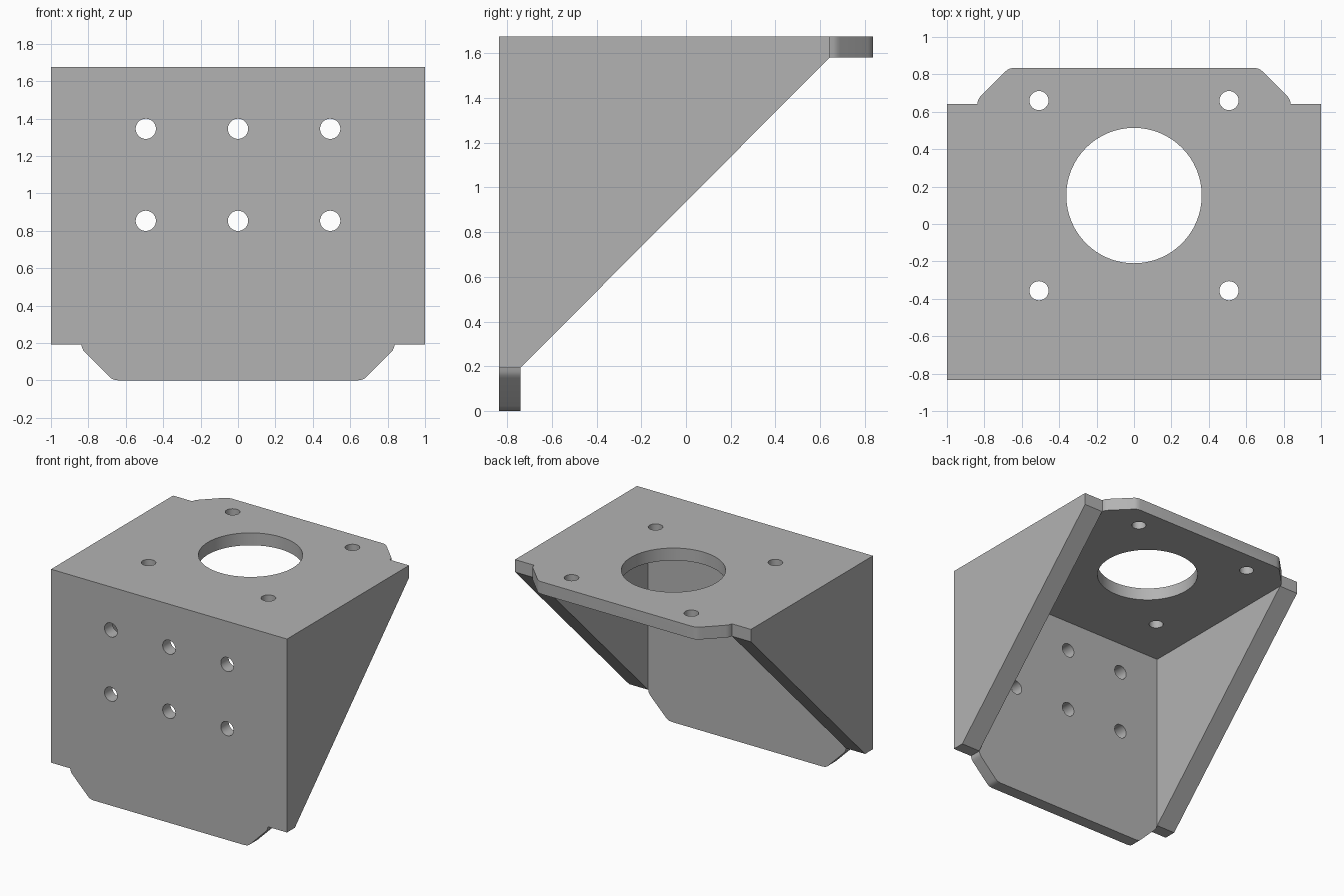
import bpy
import bmesh
from mathutils import Vector

cube = bpy.data.objects.get("Cube")
if cube:
    bpy.data.objects.remove(cube, do_unlink=True)

HALF_X, HALF_Y, TOP = 1.0, 0.835, 1.675
PLATE, GUSSET, TAB = 0.095, 0.16, 0.193
INNER_Y, INNER_Z = -HALF_Y + PLATE, TOP - PLATE

grey = bpy.data.materials.new("plain grey")
grey.use_nodes = True
colour = (0.45, 0.45, 0.45, 1)
grey.diffuse_color = colour
grey.node_tree.nodes["Principled BSDF"].inputs["Base Color"].default_value = colour


def prism(name, points, axis, start, end):
    """Extrude a 2D outline along one axis; the outline uses the other two in order."""
    def place(p, depth):
        co = list(p)
        co.insert(axis, depth)
        return Vector(co)
    bm = bmesh.new()
    face = bm.faces.new([bm.verts.new(place(p, start)) for p in points])
    extruded = bmesh.ops.extrude_face_region(bm, geom=[face])["geom"]
    shift = place((0, 0), end - start)
    bmesh.ops.translate(bm, vec=shift,
                        verts=[g for g in extruded if isinstance(g, bmesh.types.BMVert)])
    bmesh.ops.recalc_face_normals(bm, faces=bm.faces)
    mesh = bpy.data.meshes.new(name)
    bm.to_mesh(mesh)
    bm.free()
    mesh.materials.append(grey)
    obj = bpy.data.objects.new(name, mesh)
    bpy.context.collection.objects.link(obj)
    return obj


def drill(name, location, radius, rotation=(0, 0, 0)):
    bpy.ops.mesh.primitive_cylinder_add(vertices=64, radius=radius, depth=0.3,
                                        location=location, rotation=rotation)
    obj = bpy.context.object
    obj.name = name
    obj.data.materials.append(grey)
    return obj


# Solid bracket body with the side outline of plates and gussets
bracket = prism("bracket", [
    (-HALF_Y, 0), (INNER_Y, 0), (INNER_Y, TAB), (HALF_Y - TAB, INNER_Z),
    (HALF_Y, INNER_Z), (HALF_Y, TOP), (-HALF_Y, TOP)], 0, -HALF_X, HALF_X)

# Hollow between the two gussets
inner = HALF_X - GUSSET
cutters = [prism("hollow_cutter", [
    (INNER_Y, -0.3), (1.2, -0.3), (1.2, INNER_Z), (INNER_Y, INNER_Z)], 0, -inner, inner)]

# Rounded, chamfered tab corners on the front plate and the top plate
corner = [(0.838, TAB), (0.834, 0.175), (0.827, 0.16), (0.815, 0.147),
          (0.69, 0.022), (0.679, 0.012), (0.665, 0.004), (0.64, 0),
          (0.64, -0.1), (1.1, -0.1), (1.1, TAB)]
for side in (-1, 1):
    cutters.append(prism("front_corner_cutter", [(side * x, v) for x, v in corner],
                         1, -HALF_Y - 0.1, INNER_Y + 0.05))
    cutters.append(prism("top_corner_cutter", [(side * x, HALF_Y - v) for x, v in corner],
                         2, INNER_Z - 0.05, TOP + 0.1))

# Bolt holes in the front plate
for x in (-0.493, 0, 0.493):
    for z in (0.853, 1.345):
        cutters.append(drill("front_hole_cutter", (x, -HALF_Y + PLATE / 2, z),
                             0.054, (1.570796, 0, 0)))

# Bolt holes and central opening in the top plate
for x in (-0.508, 0.508):
    for y in (-0.357, 0.66):
        cutters.append(drill("top_hole_cutter", (x, y, TOP - PLATE / 2), 0.051))
cutters.append(drill("opening_cutter", (0, 0.152, TOP - PLATE / 2), 0.362))

# Cut everything from the body, then remove the cutters
bpy.ops.object.select_all(action="DESELECT")
bpy.context.view_layer.objects.active = bracket
bracket.select_set(True)
for cutter in cutters:
    cutter.hide_render = True
    mod = bracket.modifiers.new("cut", "BOOLEAN")
    mod.operation = "DIFFERENCE"
    mod.solver = "EXACT"
    mod.object = cutter
    bpy.ops.object.modifier_apply(modifier=mod.name)
for cutter in cutters:
    bpy.data.objects.remove(cutter, do_unlink=True)

bpy.ops.object.shade_smooth_by_angle(angle=0.45)
